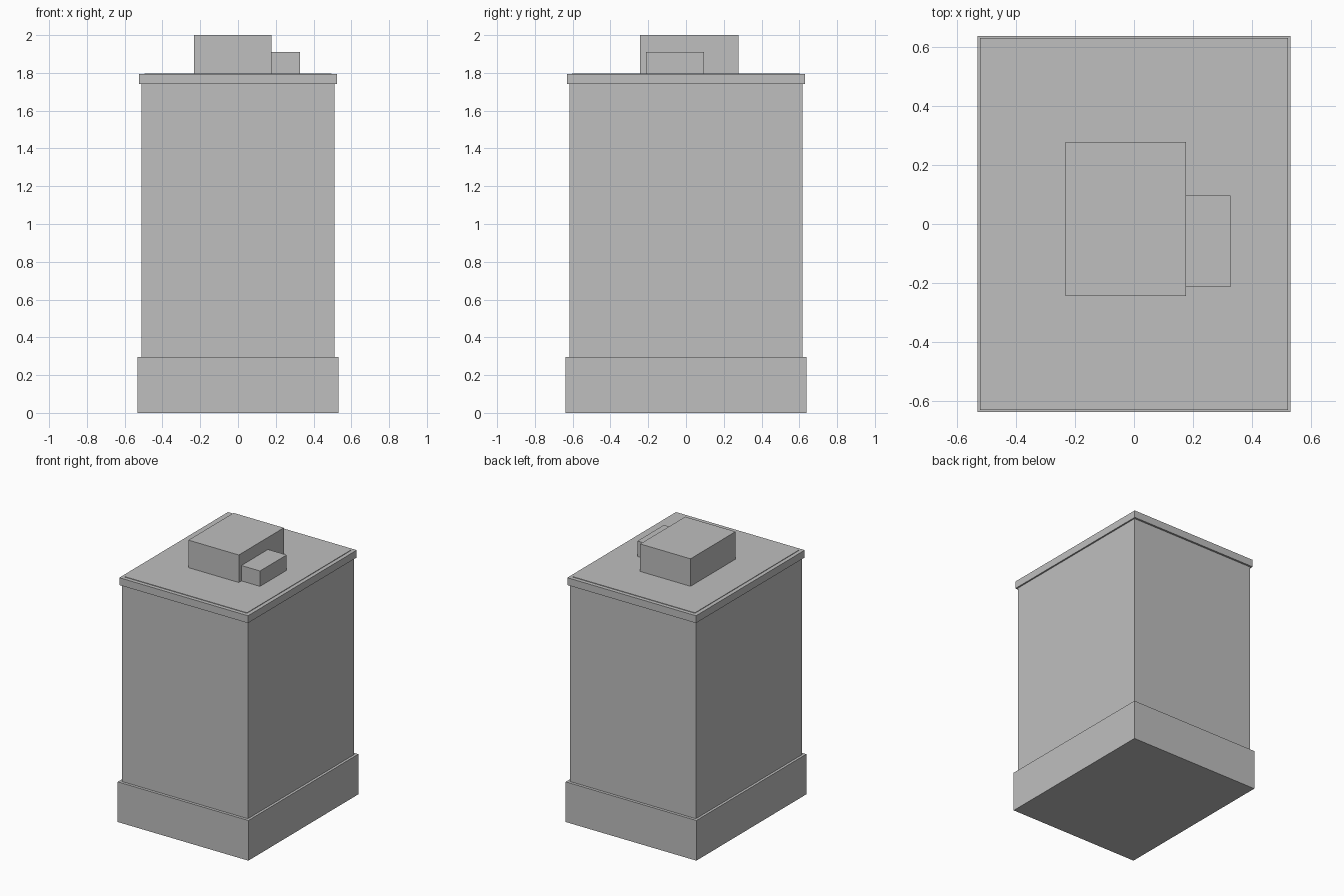
import bpy

cube = bpy.data.objects.get("Cube")
if cube:
    bpy.data.objects.remove(cube, do_unlink=True)

grey = bpy.data.materials.new("concrete grey")
grey.use_nodes = True
color = (0.52, 0.52, 0.52, 1)
grey.diffuse_color = color
grey.node_tree.nodes["Principled BSDF"].inputs["Base Color"].default_value = color


def block(name, low, high):
    """Box between two opposite corners."""
    center = [(a + b) / 2 for a, b in zip(low, high)]
    bpy.ops.mesh.primitive_cube_add(size=1, location=center)
    obj = bpy.context.object
    obj.name = name
    obj.scale = [b - a for a, b in zip(low, high)]
    bpy.ops.object.transform_apply(location=False, rotation=False, scale=True)
    obj.data.materials.append(grey)
    return obj


def tier(name, half_x, half_y, bottom, top):
    """Centred storey of the building."""
    return block(name, (-half_x, -half_y, bottom), (half_x, half_y, top))


# Building, from the ground up
tier("base", 0.531, 0.638, 0, 0.295)
tier("tower_body", 0.512, 0.617, 0.295, 1.74)
tier("cornice", 0.523, 0.631, 1.74, 1.794)
tier("roof_deck", 0.495, 0.603, 1.794, 1.798)

# Rooftop structures
block("roof_house", (-0.232, -0.244, 1.798), (0.177, 0.279, 2))
block("roof_annex", (0.177, -0.213, 1.798), (0.328, 0.096, 1.911))
